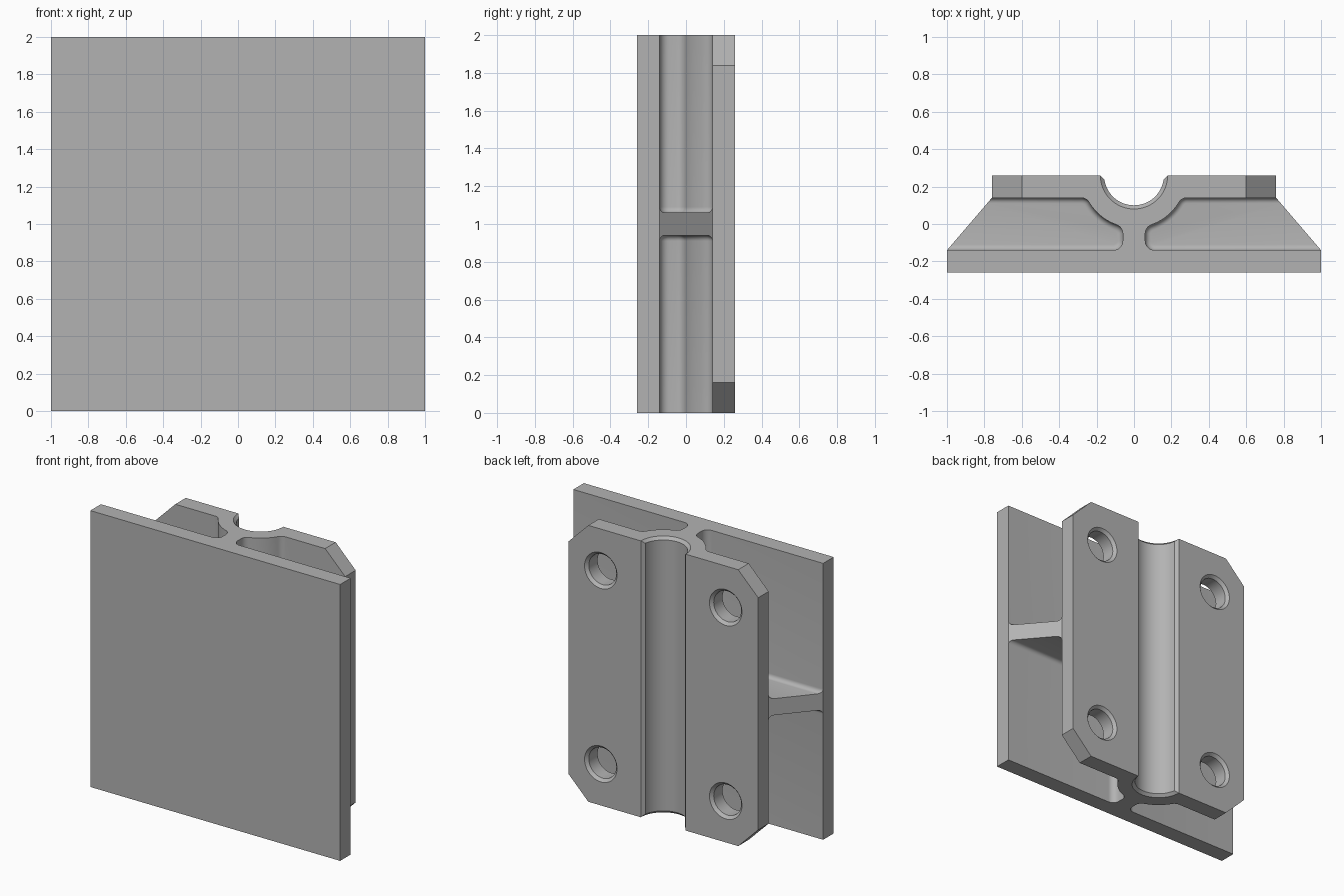
import bpy, bmesh
from math import sin, cos, pi, sqrt, atan2, radians
from mathutils import Vector, Matrix

cube = bpy.data.objects.get("Cube")
if cube:
    bpy.data.objects.remove(cube, do_unlink=True)

metal = bpy.data.materials.new("plain grey")
metal.use_nodes = True
grey = (0.45, 0.45, 0.45, 1)
metal.diffuse_color = grey
metal.node_tree.nodes["Principled BSDF"].inputs["Base Color"].default_value = grey


def to_object(name, bm):
    bmesh.ops.recalc_face_normals(bm, faces=bm.faces)
    mesh = bpy.data.meshes.new(name)
    bm.to_mesh(mesh)
    bm.free()
    mesh.materials.append(metal)
    ob = bpy.data.objects.new(name, mesh)
    bpy.context.collection.objects.link(ob)
    return ob


def prism(name, pts, z0, z1, fillet=0):
    """Extrude an xy profile from z0 to z1; optionally round the rim at z0."""
    bm = bmesh.new()
    base = bm.faces.new([bm.verts.new((x, y, z0)) for x, y in pts])
    rim = list(base.edges)
    top = bmesh.ops.extrude_face_region(bm, geom=[base], use_keep_orig=True)["geom"]
    bmesh.ops.translate(bm, vec=(0, 0, z1 - z0),
                        verts=[g for g in top if isinstance(g, bmesh.types.BMVert)])
    bmesh.ops.recalc_face_normals(bm, faces=bm.faces)
    if fillet:
        bmesh.ops.bevel(bm, geom=rim, offset=fillet, segments=6, profile=0.5,
                        affect='EDGES')
    return to_object(name, bm)


def lathe(name, profile, matrix, steps=48):
    """Spin (radius, height) points around z, cap both ends, then place."""
    bm = bmesh.new()
    rings = [[bm.verts.new((r * cos(2 * pi * i / steps), r * sin(2 * pi * i / steps), h))
              for i in range(steps)] for r, h in profile]
    for a, b in zip(rings, rings[1:]):
        for i in range(steps):
            j = (i + 1) % steps
            bm.faces.new((a[i], a[j], b[j], b[i]))
    bm.faces.new(rings[0])
    bm.faces.new(rings[-1])
    bm.transform(matrix)
    return to_object(name, bm)


def arc(cx, cy, r, a0, a1, n):
    return [(cx + r * cos(a0 + (a1 - a0) * i / n), cy + r * sin(a0 + (a1 - a0) * i / n))
            for i in range(n + 1)]


# Main dimensions
BACK, INNER, WIDE, FLANGE = 0.26, 0.14, 1.0, 0.76
WALL, NECK, R = 0.28, 0.06, 0.05
GROOVE, CHAMFER, CORNER = 0.16, 0.02, 0.16

# Solid body: front plate, tapered middle and rear flange
half = [(WIDE, -BACK), (WIDE, -INNER), (FLANGE, INNER), (FLANGE, BACK)]
bracket = prism("hinge_bracket", half + [(-x, y) for x, y in reversed(half)], 0, 2)
cutters = []

# Four side pockets, leaving the neck, the groove wall and the middle rib
cx = NECK + R
cy = BACK - sqrt((WALL + R) ** 2 - cx ** 2)
fy = INNER - R
fx = sqrt((WALL + R) ** 2 - (BACK - fy) ** 2)
low = atan2(cy - BACK, cx)
high = atan2(fy - BACK, fx)
pocket = [(1.3, -INNER)]
pocket += arc(cx, R - INNER, R, -pi / 2, -pi, 8)
pocket += arc(cx, cy, R, pi, low + pi, 8)
pocket += arc(0, BACK, WALL, low, high, 12)[1:-1]
pocket += arc(fx, fy, R, high + pi, pi / 2, 6)
pocket += [(1.3, INNER)]
for side in (1, -1):
    pts = [(side * x, y) for x, y in pocket]
    for z0, z1 in ((1.06, 2.2), (0.94, -0.2)):
        cutters.append(prism("pocket_cutter", pts, z0, z1, 0.03))

# Round groove with chamfered ends and chamfered long edges
ends = [(GROOVE + 2 * CHAMFER, -CHAMFER), (GROOVE, CHAMFER),
        (GROOVE, 2 - CHAMFER), (GROOVE + 2 * CHAMFER, 2 + CHAMFER)]
cutters.append(lathe("groove_cutter", ends, Matrix.Translation((0, BACK, 0)), 64))
flare = [(GROOVE - CHAMFER, BACK - 2 * CHAMFER), (GROOVE + 2 * CHAMFER, BACK + CHAMFER)]
cutters.append(prism("groove_edge_cutter",
                     flare + [(-x, y) for x, y in reversed(flare)], -0.1, 2.1))

# Bolt holes with chamfered mouths, and clipped flange corners
hole = [(0.11, 0.05), (0.11, BACK - CHAMFER), (0.15, BACK + CHAMFER)]
for x in (-1, 1):
    for z in (-1, 1):
        place = Matrix.Translation((0.5 * x, 0, 1 + 0.7 * z)) @ Matrix.Rotation(-pi / 2, 4, 'X')
        cutters.append(lathe("bolt_hole_cutter", hole, place))
        bm = bmesh.new()
        bmesh.ops.create_cube(bm, size=1)
        bm.transform(Matrix.Diagonal((0.4, 0.3, 0.4, 1)))
        bm.transform(Matrix.Rotation(pi / 4, 4, 'Y'))
        shift = 0.2 / sqrt(2) - CORNER / 2
        bm.transform(Matrix.Translation((x * (FLANGE + shift), 0.25, 1 + z * (1 + shift))))
        cutters.append(to_object("corner_cutter", bm))

# Carve the body, then discard the cutters
bpy.context.view_layer.objects.active = bracket
for cutter in cutters:
    mod = bracket.modifiers.new("cut", 'BOOLEAN')
    mod.operation, mod.solver, mod.object = 'DIFFERENCE', 'EXACT', cutter
    bpy.ops.object.modifier_apply(modifier=mod.name)
    bpy.data.objects.remove(cutter, do_unlink=True)

bpy.ops.object.select_all(action='DESELECT')
bracket.select_set(True)
bpy.ops.object.shade_smooth_by_angle(angle=radians(30))
